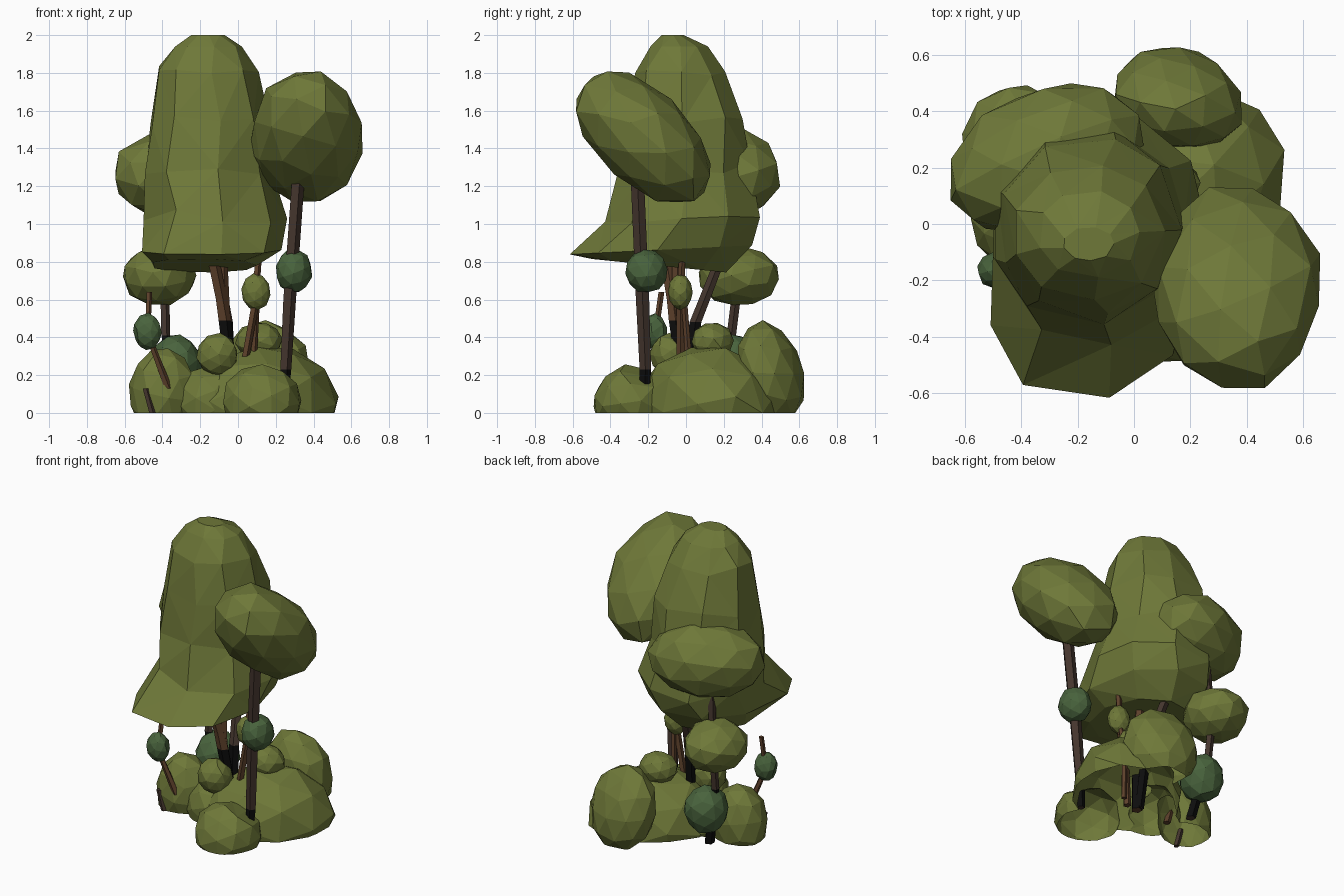
import bpy, bmesh, math, random
from mathutils import Vector, Euler

if "Cube" in bpy.data.objects:
    bpy.data.objects.remove(bpy.data.objects["Cube"])

random.seed(7)


def material(name, rgb):
    m = bpy.data.materials.new(name)
    m.diffuse_color = (*rgb, 1)
    m.use_nodes = True
    m.node_tree.nodes["Principled BSDF"].inputs["Base Color"].default_value = m.diffuse_color
    return m


LEAF = material("olive_leaf", (0.156, 0.188, 0.040))
DARK_LEAF = material("deep_green_leaf", (0.066, 0.125, 0.046))
BROWN = material("warm_bark", (0.110, 0.052, 0.024))
DARK_BROWN = material("dark_bark", (0.058, 0.036, 0.027))
BLACK = material("black_bark", (0.004, 0.004, 0.004))


def finish(name, bm, mats):
    bmesh.ops.recalc_face_normals(bm, faces=bm.faces[:])
    me = bpy.data.meshes.new(name)
    bm.to_mesh(me)
    bm.free()
    for m in mats:
        me.materials.append(m)
    ob = bpy.data.objects.new(name, me)
    bpy.context.collection.objects.link(ob)
    return ob


def blob(name, centre, radii, rot=(0, 0, 0), mat=LEAF):
    """Faceted leaf mass: a jittered ellipsoid with near-flat faces merged."""
    bm = bmesh.new()
    bmesh.ops.create_icosphere(bm, subdivisions=2, radius=1)
    turn = Euler([random.uniform(0, 6) for _ in range(3)]).to_matrix()
    for v in bm.verts:
        v.co = (turn @ v.co) * random.uniform(0.98, 1.06)
    bmesh.ops.dissolve_limit(bm, angle_limit=0.33, verts=bm.verts[:], edges=bm.edges[:])
    bmesh.ops.triangulate(bm, faces=bm.faces[:])
    r = Euler([math.radians(a) for a in rot]).to_matrix()
    for v in bm.verts:
        v.co = r @ Vector(a * b for a, b in zip(v.co, radii)) + Vector(centre)
    return finish(name, bm, [mat])


def loft(bm, rings):
    """Skin equal-length rings of points; returns the faces of each band."""
    vs = [[bm.verts.new(p) for p in ring] for ring in rings]
    n, bands = len(vs[0]), []
    for a, b in zip(vs, vs[1:]):
        bands.append([bm.faces.new((a[i], a[(i + 1) % n], b[(i + 1) % n], b[i])) for i in range(n)])
    bm.faces.new(vs[0][::-1])
    bm.faces.new(vs[-1])
    return bands


def trunk(name, path, mat, black_bands=0, sides=5):
    """Tapered stem through (x, y, z, radius); lowest bands may be black."""
    bm = bmesh.new()
    rings = [[(x + r * math.cos(math.tau * i / sides), y + r * math.sin(math.tau * i / sides), z)
              for i in range(sides)] for x, y, z, r in path]
    for k, band in enumerate(loft(bm, rings)):
        for f in band:
            f.material_index = 1 if k < black_bands else 0
    return finish(name, bm, [mat, BLACK])


# Tall bell-shaped main canopy: z, slope along y, x min, x max, y min, y max
levels = [(0.765, -0.10, -0.46, 0.10, -0.50, 0.22), (0.87, 0.05, -0.52, 0.23, -0.62, 0.36),
          (1.04, 0, -0.51, 0.26, -0.43, 0.41), (1.30, 0, -0.51, 0.18, -0.36, 0.35),
          (1.55, 0, -0.48, 0.17, -0.32, 0.31), (1.80, 0, -0.43, 0.11, -0.27, 0.21),
          (1.94, 0, -0.34, 0.02, -0.19, 0.12), (2.00, 0, -0.25, -0.07, -0.13, -0.01)]
bm = bmesh.new()
rings = []
for k, (z, slope, x0, x1, y0, y1) in enumerate(levels):
    ring = []
    for i in range(9):
        a = math.radians(-82 + 40 * i + (0 if k < 2 else random.uniform(-6, 6)))
        c, s = math.cos(a), math.sin(a)
        # the skirt is square at the front left, round elsewhere
        e = 0.65 if k < 2 and c < 0 and s < 0 else 0.95
        c, s = math.copysign(abs(c) ** e, c), math.copysign(abs(s) ** e, s)
        x, y = (x0 + x1) / 2 + c * (x1 - x0) / 2, (y0 + y1) / 2 + s * (y1 - y0) / 2
        wobble = random.uniform(-0.04, 0.04) if 1 < k < 6 else 0
        ring.append((x, y, z + wobble + slope * y))
    rings.append(ring)
loft(bm, rings)
bmesh.ops.triangulate(bm, faces=[f for f in bm.faces if len(f.verts) == 4])
finish("main_canopy", bm, [LEAF])

# Side canopies
blob("right_canopy", (0.365, -0.23, 1.46), (0.30, 0.44, 0.25), (-43, 0, 0))
blob("back_left_canopy", (-0.315, 0.235, 1.262), (0.37, 0.24, 0.235), (0, 0, 22))
blob("lower_left_canopy", (-0.415, 0.28, 0.725), (0.19, 0.21, 0.16))

# Small leaf clumps on the stems
blob("right_stem_leaves", (0.295, -0.21, 0.75), (0.096, 0.11, 0.115), mat=DARK_LEAF)
blob("left_stem_leaves", (-0.48, -0.165, 0.43), (0.075, 0.065, 0.095), mat=DARK_LEAF)
blob("back_stem_leaves", (-0.33, 0.25, 0.26), (0.135, 0.14, 0.155), mat=DARK_LEAF)
blob("middle_stem_leaves", (0.095, -0.03, 0.64), (0.075, 0.065, 0.095))

# Ground bushes, merged into one shell and cut open at z = 0
undergrowth = blob("undergrowth", (0.145, 0.11, 0.03), (0.41, 0.33, 0.33), (0, 0, 40))
bushes = [blob("bush_back", (0.155, 0.445, 0.215), (0.235, 0.17, 0.27), (15, 0, -17)),
          blob("bush_front", (0.125, -0.29, 0.06), (0.21, 0.20, 0.19)),
          blob("bush_left", (-0.40, 0.0, 0.11), (0.18, 0.155, 0.235)),
          blob("bush_middle", (-0.14, -0.01, 0.06), (0.20, 0.18, 0.19)),
          blob("small_bush_front", (-0.11, -0.09, 0.31), (0.11, 0.10, 0.11)),
          blob("small_bush_top", (0.11, 0.14, 0.38), (0.12, 0.11, 0.10))]
for b in bushes:
    mod = undergrowth.modifiers.new(b.name, 'BOOLEAN')
    mod.operation, mod.solver, mod.object = 'UNION', 'EXACT', b
graph = bpy.context.evaluated_depsgraph_get()
merged = bpy.data.meshes.new_from_object(undergrowth.evaluated_get(graph))
undergrowth.modifiers.clear()
for b in bushes:
    bpy.data.objects.remove(b)
bm = bmesh.new()
bm.from_mesh(merged)
bmesh.ops.bisect_plane(bm, geom=bm.verts[:] + bm.edges[:] + bm.faces[:],
                       plane_co=(0, 0, 0), plane_no=(0, 0, 1), clear_inner=True)
bm.to_mesh(undergrowth.data)
bm.free()

# Trunks
trunk("right_trunk", [(0.24, -0.22, 0.05, 0.025), (0.25, -0.215, 0.23, 0.032),
                      (0.27, -0.23, 0.60, 0.037), (0.32, -0.26, 1.30, 0.037)], DARK_BROWN, 1)
trunk("centre_trunk", [(-0.03, -0.01, 0.04, 0.035), (-0.05, -0.03, 0.30, 0.035),
                       (-0.072, -0.055, 0.49, 0.038), (-0.09, -0.07, 0.60, 0.033),
                       (-0.14, -0.11, 0.85, 0.035)], BROWN, 2)
trunk("centre_branch", [(-0.07, -0.055, 0.48, 0.03), (-0.09, -0.04, 0.90, 0.03)], BROWN)
trunk("back_trunk", [(-0.04, 0.0, 0.05, 0.03), (-0.06, 0.05, 0.48, 0.033),
                     (-0.11, 0.16, 0.76, 0.03), (-0.22, 0.23, 1.15, 0.03)], DARK_BROWN, 1)
trunk("left_back_trunk", [(-0.30, 0.18, 0.0, 0.033), (-0.385, 0.24, 0.41, 0.026),
                          (-0.39, 0.27, 0.65, 0.026), (-0.36, 0.25, 1.15, 0.026)], DARK_BROWN, 1)
trunk("left_stem", [(-0.37, -0.13, 0.13, 0.024), (-0.45, -0.16, 0.34, 0.018),
                    (-0.48, -0.16, 0.43, 0.016), (-0.47, -0.13, 0.64, 0.016)], BROWN)
trunk("middle_stem", [(0.03, -0.03, 0.06, 0.025), (0.04, -0.03, 0.30, 0.022),
                      (0.085, -0.03, 0.55, 0.022), (0.11, -0.02, 0.85, 0.018)], BROWN)
trunk("middle_stem_second", [(0.08, 0.0, 0.08, 0.018), (0.085, 0.01, 0.34, 0.018),
                             (0.10, -0.01, 0.60, 0.016)], BROWN)
trunk("front_stub", [(-0.455, -0.14, 0.0, 0.018), (-0.49, -0.14, 0.13, 0.018)], DARK_BROWN)
